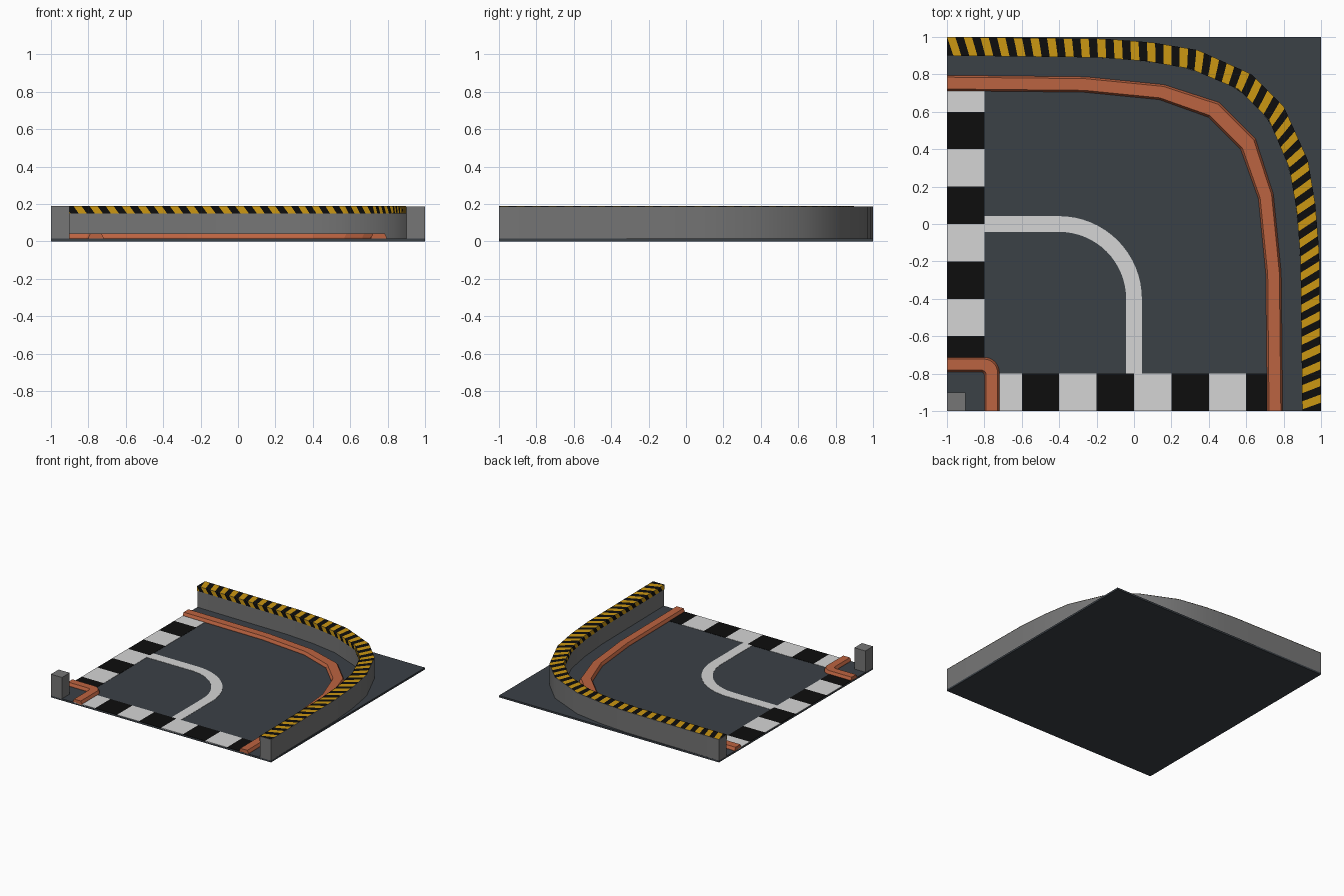
import bpy, bmesh, math
from mathutils import Vector

if "Cube" in bpy.data.objects:
    bpy.data.objects.remove(bpy.data.objects["Cube"])


def mat(name, r, g, b):
    m = bpy.data.materials.new(name)
    m.diffuse_color = (r, g, b, 1)
    m.use_nodes = True
    m.node_tree.nodes["Principled BSDF"].inputs["Base Color"].default_value = m.diffuse_color
    return m


ASPHALT = mat("asphalt", 0.043, 0.052, 0.062)
WHITE = mat("white paint", 0.66, 0.66, 0.66)
BLACK = mat("black paint", 0.004, 0.004, 0.004)
ORANGE = mat("curb orange", 0.50, 0.125, 0.052)
GREY = mat("concrete grey", 0.18, 0.18, 0.18)
YELLOW = mat("hazard yellow", 0.60, 0.31, 0.006)


def make(name, verts, faces, mats, ids=None, smooth=False):
    me = bpy.data.meshes.new(name)
    me.from_pydata(verts, [], faces)
    for m in mats:
        me.materials.append(m)
    if ids:
        for p, i in zip(me.polygons, ids):
            p.material_index = i
    ob = bpy.data.objects.new(name, me)
    bpy.context.collection.objects.link(ob)
    bm = bmesh.new()
    bm.from_mesh(me)
    bmesh.ops.recalc_face_normals(bm, faces=bm.faces)
    bm.to_mesh(me)
    bm.free()
    if smooth:
        bpy.context.view_layer.objects.active = ob
        ob.select_set(True)
        bpy.ops.object.shade_smooth_by_angle(angle=math.radians(30))
        ob.select_set(False)
    return ob


def box(name, x0, x1, y0, y1, z0, z1, m):
    v = [(x, y, z) for z in (z0, z1) for x, y in ((x0, y0), (x1, y0), (x1, y1), (x0, y1))]
    f = [(3, 2, 1, 0), (4, 5, 6, 7)] + [(i, (i + 1) % 4, 4 + (i + 1) % 4, 4 + i) for i in range(4)]
    return make(name, v, f, [m])


def sweep(name, outer, inner, profile, m, smooth=False):
    """Closed profile of (side blend, height) run between two matching edges."""
    v, f, n = [], [], len(profile)
    for o, i in zip(outer, inner):
        for t, z in profile:
            p = Vector(o).lerp(Vector(i), t)
            v.append((p.x, p.y, z))
    for r in range(len(outer) - 1):
        for k in range(n):
            a, b = r * n + k, r * n + (k + 1) % n
            f.append((a, b, b + n, a + n))
    f += [tuple(range(n)), tuple(range(len(v) - n, len(v)))]
    return make(name, v, f, [m], smooth=smooth)


def mirrored(half):
    """Complete a bend that is symmetric about the x = y diagonal."""
    return half + [(y, x) for x, y in reversed(half)]


def corner(start, cx, cy, r, end, n=8):
    """Straight, quarter arc turning from +x to -y, straight."""
    arc = [(cx + r * math.sin(a), cy + r * math.cos(a))
           for a in (math.pi / 2 * i / n for i in range(n + 1))]
    return [start] + arc + [end]


TOP = 0.015  # road surface
box("road_base", -1, 1, -1, 1, 0, TOP, ASPHALT)

# Chequered lines across both road ends
for k in range(8):
    a = -0.8 + 0.2 * k
    b = a + 0.2 if k < 7 else 0.75
    box("chequer_front", a, b, -1, -0.8, TOP - 0.004, TOP + 0.002, BLACK if k % 2 else WHITE)
    box("chequer_left", -1, -0.8, max(a, -0.75), b, TOP - 0.004, TOP + 0.002, WHITE if k % 2 else BLACK)

# Curved white centre line
sweep("centre_line", corner((-0.8, 0.042), -0.4, -0.4, 0.442, (0.042, -0.8), 16),
      corner((-0.8, -0.042), -0.4, -0.4, 0.358, (-0.042, -0.8), 16),
      [(0, TOP - 0.004), (0, TOP + 0.002), (1, TOP + 0.002), (1, TOP - 0.004)], WHITE)

# Outer and inner curbs with sloping sides
CURB = [(0, 0.01), (0, 0.022), (0.12, 0.042), (0.88, 0.042), (1, 0.022), (1, 0.01)]
sweep("outer_curb", mirrored([(-1, 0.795), (-0.26, 0.787), (0.16, 0.745), (0.455, 0.65)]),
      mirrored([(-1, 0.712), (-0.27, 0.705), (0.135, 0.665), (0.40, 0.57)]), CURB, ORANGE)
sweep("inner_curb", corner((-1, -0.713), -0.80, -0.793, 0.08, (-0.72, -1)),
      corner((-1, -0.79), -0.82, -0.81, 0.02, (-0.80, -1)), CURB, ORANGE)

# Corner post and barrier wall
box("corner_post", -1, -0.9, -1, -0.9, 0.01, 0.19, GREY)
OUT = mirrored([(-1, 1), (-0.15, 0.99), (0.1, 0.97), (0.34, 0.93), (0.63, 0.80)])
INN = mirrored([(-1, 0.9), (-0.18, 0.89), (0.07, 0.87), (0.30, 0.83), (0.56, 0.72)])
WALL_Z = 0.188
sweep("barrier_wall", OUT, INN, [(0, 0.01), (0, WALL_Z), (1, WALL_Z), (1, 0.01)], GREY, True)

# Hazard stripes: slanted tiles over the wall top and down its inner lip
lens = [0]
for i in range(len(OUT) - 1):
    lens.append(lens[-1] + (Vector(OUT[i + 1]) - Vector(OUT[i])).length)
TOTAL = lens[-1]


def on_wall(s, t):
    s = min(max(s, 0), TOTAL)
    i = max(k for k in range(len(lens) - 1) if lens[k] <= s)
    u = (s - lens[i]) / (lens[i + 1] - lens[i])
    return Vector(OUT[i]).lerp(Vector(OUT[i + 1]), u).lerp(Vector(INN[i]).lerp(Vector(INN[i + 1]), u), t)


def stripes(name, rows, count=80):
    """rows: (slant offset, side blend, height) across the stripe."""
    v, f, ids = [], [], []
    step = TOTAL / count
    for k in range(-3, count + 1):
        for h in range(2):
            s0, s1 = (k + h / 2) * step, (k + h / 2 + 0.5) * step
            for (d0, t0, z0), (d1, t1, z1) in zip(rows, rows[1:]):
                cs = [(s0 + d0, t0, z0), (s1 + d0, t0, z0), (s1 + d1, t1, z1), (s0 + d1, t1, z1)]
                if all(c[0] <= 0 for c in cs) or all(c[0] >= TOTAL for c in cs):
                    continue
                b = len(v)
                for s, t, z in cs:
                    p = on_wall(s, t)
                    v.append((p.x, p.y, z))
                f.append((b, b + 1, b + 2, b + 3))
                ids.append(k % 2)
    return make(name, v, f, [YELLOW, BLACK], ids)


def face_towards(ob, direction):
    """Make every loose stripe tile face the visible side."""
    bm = bmesh.new()
    bm.from_mesh(ob.data)
    for fc in bm.faces:
        fc.normal_update()
        if fc.normal.dot(direction) < 0:
            fc.normal_flip()
    bm.to_mesh(ob.data)
    bm.free()


face_towards(stripes("top_stripes", [(0.035 * i / 4, i / 4, 0.19) for i in range(5)]), Vector((0, 0, 1)))
face_towards(stripes("lip_stripes", [(0.035, 1.025, 0.19), (0.065, 1.025, 0.15)]), Vector((-1, -1, 0)))
